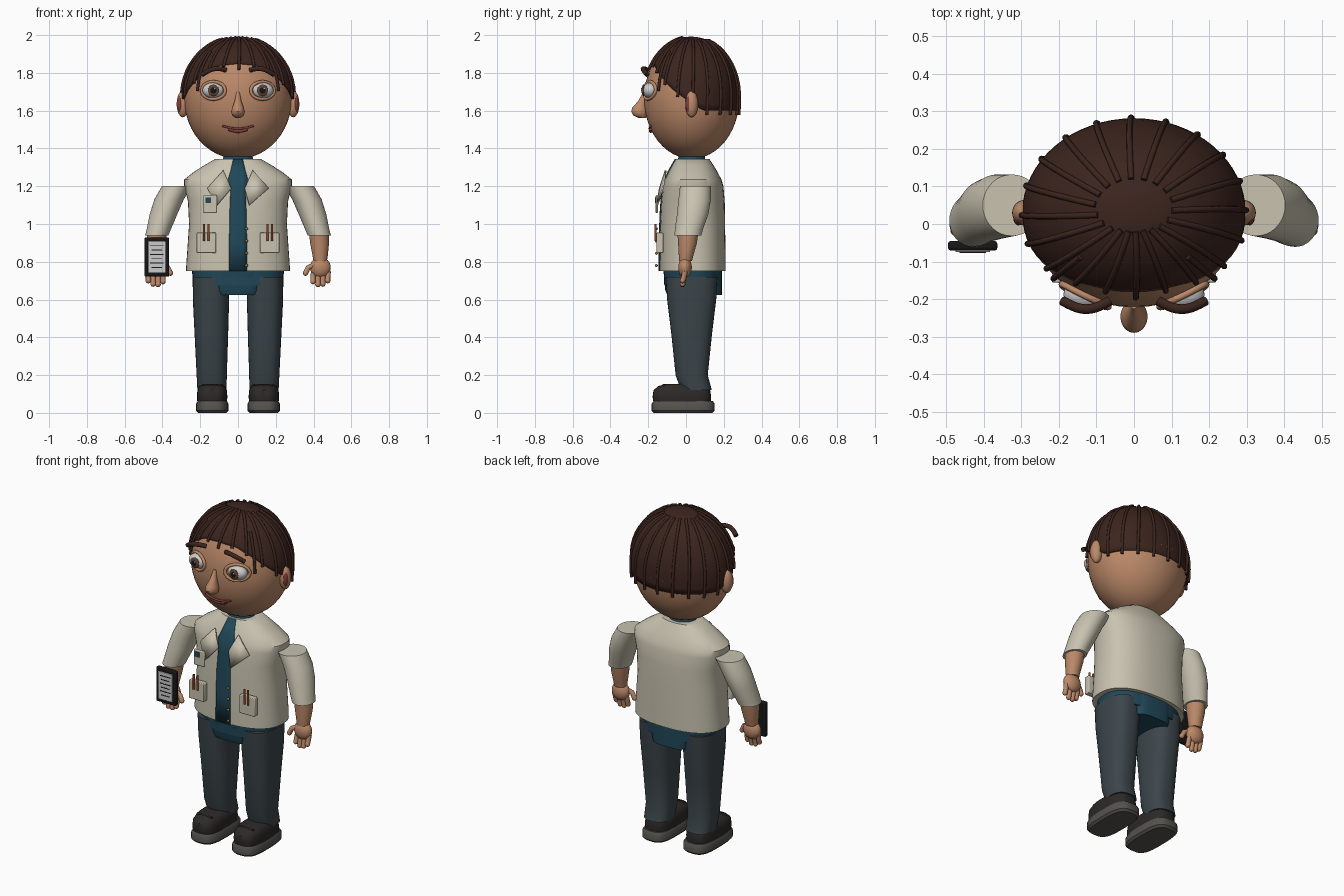
import bpy, math
from mathutils import Vector

if "Cube" in bpy.data.objects:
    bpy.data.objects.remove(bpy.data.objects["Cube"])

def mat(name, r, g, b):
    m = bpy.data.materials.new(name)
    m.diffuse_color = (r, g, b, 1)
    m.use_nodes = True
    m.node_tree.nodes["Principled BSDF"].inputs["Base Color"].default_value = m.diffuse_color
    return m

SKIN = mat("skin", .50, .25, .14)
HAIR = mat("hair_brown", .045, .018, .013)
COAT = mat("coat_cream", .58, .54, .43)
BLUE = mat("shirt_blue", .015, .065, .10)
SLATE = mat("trouser_slate", .045, .06, .07)
SHOE = mat("shoe_black", .025, .022, .02)
SOLE = mat("sole_grey", .09, .085, .075)
WHITE = mat("white", .75, .75, .72)
IRIS = mat("iris_brown", .12, .06, .03)
BLACK = mat("black", .008, .008, .008)
LIP = mat("lip_red", .22, .05, .04)
GOLD = mat("button_gold", .35, .2, .06)
PEN = mat("pen_red", .25, .06, .02)

def mesh(name, verts, faces, m):
    me = bpy.data.meshes.new(name)
    me.from_pydata(verts, [], faces)
    me.materials.append(m)
    ob = bpy.data.objects.new(name, me)
    bpy.context.collection.objects.link(ob)
    return ob

def loft(name, rings, m, p=2.0, n=36):
    """Stack of superellipse rings (cx, cy, z, rx, ry), capped."""
    v, f = [], []
    for cx, cy, z, rx, ry in rings:
        for i in range(n):
            a = 2 * math.pi * i / n
            c, s = math.cos(a), math.sin(a)
            v.append((cx + rx * math.copysign(abs(c) ** (2 / p), c),
                      cy + ry * math.copysign(abs(s) ** (2 / p), s), z))
    for k in range(len(rings) - 1):
        for i in range(n):
            j = (i + 1) % n
            f.append((k*n + i, k*n + j, (k+1)*n + j, (k+1)*n + i))
    f.append(tuple(reversed(range(n))))
    f.append(tuple(range((len(rings) - 1) * n, len(rings) * n)))
    if rings[0][2] > rings[-1][2]:
        f = [tuple(reversed(q)) for q in f]
    return mesh(name, v, f, m)

def ball(name, loc, r, m, seg=32):
    bpy.ops.mesh.primitive_uv_sphere_add(segments=seg, ring_count=seg // 2, location=loc)
    ob = bpy.context.object
    ob.name, ob.scale = name, r
    ob.data.materials.append(m)
    return ob

def box(name, loc, size, m, bevel=.004):
    bpy.ops.mesh.primitive_cube_add(size=1, location=loc)
    ob = bpy.context.object
    ob.name, ob.scale = name, size
    bpy.ops.object.transform_apply(location=False, rotation=False, scale=True)
    ob.data.materials.append(m)
    if bevel:
        b = ob.modifiers.new("bevel", 'BEVEL')
        b.width, b.segments = bevel, 2
    return ob

def tube(name, pts, r, m, cyclic=False):
    cu = bpy.data.curves.new(name, 'CURVE')
    cu.dimensions, cu.bevel_depth, cu.bevel_resolution, cu.use_fill_caps = '3D', r, 3, True
    sp = cu.splines.new('POLY')
    sp.points.add(len(pts) - 1)
    for q, c in zip(sp.points, pts):
        q.co = (*c, 1)
    sp.use_cyclic_u = cyclic
    cu.materials.append(m)
    ob = bpy.data.objects.new(name, cu)
    bpy.context.collection.objects.link(ob)
    return ob

def lerp_table(t, x):
    for (x0, y0), (x1, y1) in zip(t, t[1:]):
        if x <= x1:
            return y0 + (y1 - y0) * max(0, (x - x0) / (x1 - x0))
    return t[-1][1]

# Head
HC, HR = Vector((0, .03, 1.665)), (.285, .252, .32)
ball("head", HC, HR, SKIN, 48)

def face_y(x, z):
    return HC.y - HR[1] * math.sqrt(max(0, 1 - (x / HR[0])**2 - ((z - HC.z) / HR[2])**2))

# Hair cap with a hairline that rises toward the forehead
LINE = [(0, 1.85), (25, 1.84), (45, 1.79), (70, 1.70), (90, 1.64), (105, 1.60), (180, 1.60)]

def hair_point(deg, t, off=0):
    a = math.radians(deg)
    d = abs((deg + 180) % 360 - 180)
    phi = t * math.acos((lerp_table(LINE, d) - 1.675) / .317)
    k = math.sin(phi) if phi < math.pi / 2 else 1 - .3 * (1 - math.sin(phi))
    return (math.sin(a) * k * (.298 + off), .03 - math.cos(a) * k * (.252 + off),
            1.675 + math.cos(phi) * (.317 + off))

N, M = 64, 16
hv = [hair_point(360 * i / N, max(j, .02) / M) for j in range(M + 1) for i in range(N)]
hf = [(j*N + i, (j+1)*N + i, (j+1)*N + (i+1) % N, j*N + (i+1) % N) for j in range(M) for i in range(N)]
hf.append(tuple(range(N)))
cap = mesh("hair_cap", hv, hf, HAIR)
sol = cap.modifiers.new("thickness", 'SOLIDIFY')
sol.thickness = .015

# Hair locks radiating from the crown
for i in range(20):
    end = {0: 1.12, 2: 1.03, 18: 1.02}.get(i, 1.04)
    tube("hair_lock", [hair_point(18 * i + 4 - 3 * k / 12, .2 + (end - .2) * k / 12, .002)
                       for k in range(13)], .008, HAIR)
for s in (-1, 1):
    tube("fringe_lock", [hair_point(s * 46, .6 + .62 * k / 8, .002) for k in range(9)], .008, HAIR)

# Nose and mouth
loft("nose", [(0, -.218, 1.70, .008, .008), (0, -.232, 1.65, .018, .022), (0, -.245, 1.615, .031, .04),
              (0, -.247, 1.595, .036, .043), (0, -.243, 1.575, .031, .037), (0, -.23, 1.56, .014, .018)], SKIN)
def lip(name, w, z0, curve, r):
    xs = [w * (k / 6 - 1) for k in range(13)]
    tube(name, [(x, face_y(x, z0 + curve * (x / w)**2) - .004, z0 + curve * (x / w)**2) for x in xs], r, LIP)
lip("mouth_line", .082, 1.505, .015, .006)
lip("lower_lip", .05, 1.492, .012, .010)

for s in (-1, 1):
    # Eyes, lids, brows, ears
    ex, ez = s * .13, 1.707
    ball("eyeball", (ex, -.188, ez), (.058, .042, .042), WHITE)
    ball("iris", (ex, -.225, ez), (.029, .009, .031), IRIS)
    ball("pupil", (ex, -.231, ez), (.016, .006, .017), BLACK, 16)
    ball("eye_glint", (ex + .008, -.236, ez + .01), (.005, .003, .005), WHITE, 12)
    rim = []
    for k in range(28):
        a = 2 * math.pi * k / 28
        x, z = ex + .062 * math.cos(a), ez + .046 * math.sin(a)
        rim.append((x, face_y(x, z) - .008, z))
    tube("eyelid", rim, .009, SKIN, True)
    brow = []
    for k in range(11):
        t = k / 10
        x, z = s * (.065 + .125 * t), 1.815 + .012 * math.sin(math.pi * t) - .025 * t * t
        brow.append((x, -.205 - .022 * math.sin(math.pi * t), z))
    tube("eyebrow", brow, .013, HAIR)
    ball("ear", (s * .292, .03, 1.635), (.033, .034, .07), SKIN, 24)
    ball("ear_hollow", (s * .308, .018, 1.635), (.014, .022, .045), LIP, 16)

# Coat body
BODY = [(0, .035, .75, .275, .175), (0, .035, .78, .274, .175), (0, .035, 1.0, .259, .172),
        (0, .037, 1.12, .265, .168), (0, .038, 1.20, .285, .16), (0, .038, 1.235, .285, .15),
        (0, .037, 1.275, .235, .13), (0, .036, 1.31, .18, .11), (0, .035, 1.345, .12, .088)]
loft("coat_body", BODY, COAT, 2.4, 48)

def coat_y(x, z):
    cy, rx, ry = (lerp_table([(b[2], b[i]) for b in BODY], z) for i in (1, 3, 4))
    return cy - ry * max(0, 1 - abs(x / rx)**2.4) ** (1 / 2.4)

# Shirt front, collar and tails
rows = [(.75, .047), (.9, .047), (1.05, .045), (1.17, .04), (1.2, .047), (1.24, .052), (1.28, .04), (1.345, .025)]
sv = [(w * u, coat_y(w * u, z) - .006, z) for z, w in rows for u in (-1, -.5, 0, .5, 1)]
sf = [(k*5 + i, k*5 + i + 1, k*5 + i + 6, k*5 + i + 5) for k in range(len(rows) - 1) for i in range(4)]
mesh("shirt_front", sv, sf, BLUE).modifiers.new("thickness", 'SOLIDIFY').thickness = .012
loft("collar", [(0, .03, 1.33, .085, .075), (0, .03, 1.362, .075, .068)], BLUE)
loft("shirt_hem", [(0, .035, .675, .235, .15), (0, .035, .80, .25, .155)], BLUE, 2.4)
loft("shirt_tail", [(0, .045, .625, .12, .145), (0, .04, .65, .13, .15), (0, .035, .76, .14, .155)], BLUE, 4)

# Buttons
for z in (.78, .845, .91, .975):
    ball("button", (.045, -.157, z), (.008, .008, .008), GOLD, 12)

for s in (-1, 1):
    # Lapels
    out = [(.078, -.112, 1.285), (.163, -.128, 1.19), (.112 if s < 0 else .06, -.158, 1.10), (.036, -.143, 1.19)]
    lap = mesh("lapel", [(s * x, y, z) for x, y, z in out], [(0, 1, 2, 3) if s < 0 else (3, 2, 1, 0)], COAT)
    lap.modifiers.new("thickness", 'SOLIDIFY').thickness = .01
    # Pockets with pens
    box("pocket", (s * .168, -.138, .90), (.102, .036, .108), COAT)
    for dx in (-.012, .012):
        tube("pen", [(s * .168 + dx, -.162, .91), (s * .168 + dx, -.162, 1.0)], .006, PEN)
    # Sleeves and forearms
    def side(rings):
        return [(s * a, *b) for a, *b in rings]
    loft("sleeve", side([(.325, .05, 1.20, .078, .082), (.365, .046, 1.13, .078, .086), (.395, .035, 1.05, .073, .083),
                         (.42, .015, .97, .064, .074), (.43, .01, .94, .062, .071)]), COAT)
    loft("forearm", side([(.428, .01, .96, .053, .056), (.432, .008, .90, .05, .05), (.435, 0, .83, .04, .038),
                          (.435, -.002, .805, .036, .034)]), SKIN)
    # Hands
    ball("palm", (s * .436, -.005, .77), (.055, .036, .055), SKIN, 24)
    for k in range(4):
        x = .397 + .026 * k
        low = (.685, .67, .672, .69)[k]
        tube("finger", [(s * (x + .003), -.005, .75), (s * x, -.012, .715), (s * x, -.018, low + .01)], .014, SKIN)
        ball("fingertip", (s * x, -.018, low + .01), (.0145,) * 3, SKIN, 12)
    tube("thumb", [(s * .41, -.012, .785), (s * .372, -.02, .77), (s * .358, -.022, .74)], .014, SKIN)
    ball("thumb_tip", (s * .358, -.022, .74), (.0145,) * 3, SKIN, 12)
    # Legs
    loft("trouser_leg", side([(.138, .055, .12, .077, .082), (.139, .03, .2, .08, .085), (.141, .03, .42, .089, .108),
                              (.143, .03, .60, .096, .13), (.143, .03, .72, .097, .138)]), SLATE, 2.5)
    # Shoes
    loft("shoe_sole", side([(.136, -.015, 0, .075, .155), (.136, -.015, .012, .086, .167), (.136, -.015, .048, .086, .167),
                            (.136, -.015, .062, .078, .158)]), SOLE, 3.2)
    loft("shoe_upper", side([(.137, -.02, .055, .078, .152), (.137, -.022, .085, .081, .155), (.137, -.022, .12, .078, .15),
                             (.137, -.017, .142, .068, .13), (.137, -.005, .153, .05, .10)]), SHOE, 3)
    tube("shoe_lace", [(s * .137 + dx, -.115 - abs(dx) * .1, .147) for dx in (-.05, 0, .05)], .006, SHOE)

# Badge on the chest
box("badge", (-.147, -.155, 1.105), (.072, .012, .095), COAT, .006)
box("badge_photo", (-.158, -.162, 1.125), (.03, .006, .03), BLUE, 0)

# Clipboard held at the wrist
box("clipboard", (-.43, -.058, .825), (.132, .026, .208), BLACK, .008)
box("clipboard_page", (-.43, -.072, .825), (.092, .006, .165), WHITE, .002)
for k in range(6):
    box("page_line", (-.43, -.076, .885 - .023 * k), (.07 - .015 * (k % 2), .003, .004), BLACK, 0)

# Smooth shading with sharp edges kept
bpy.ops.object.select_all(action='DESELECT')
for ob in bpy.data.objects:
    if ob.type == 'MESH':
        ob.select_set(True)
        bpy.context.view_layer.objects.active = ob
bpy.ops.object.shade_smooth_by_angle(angle=math.radians(40))
